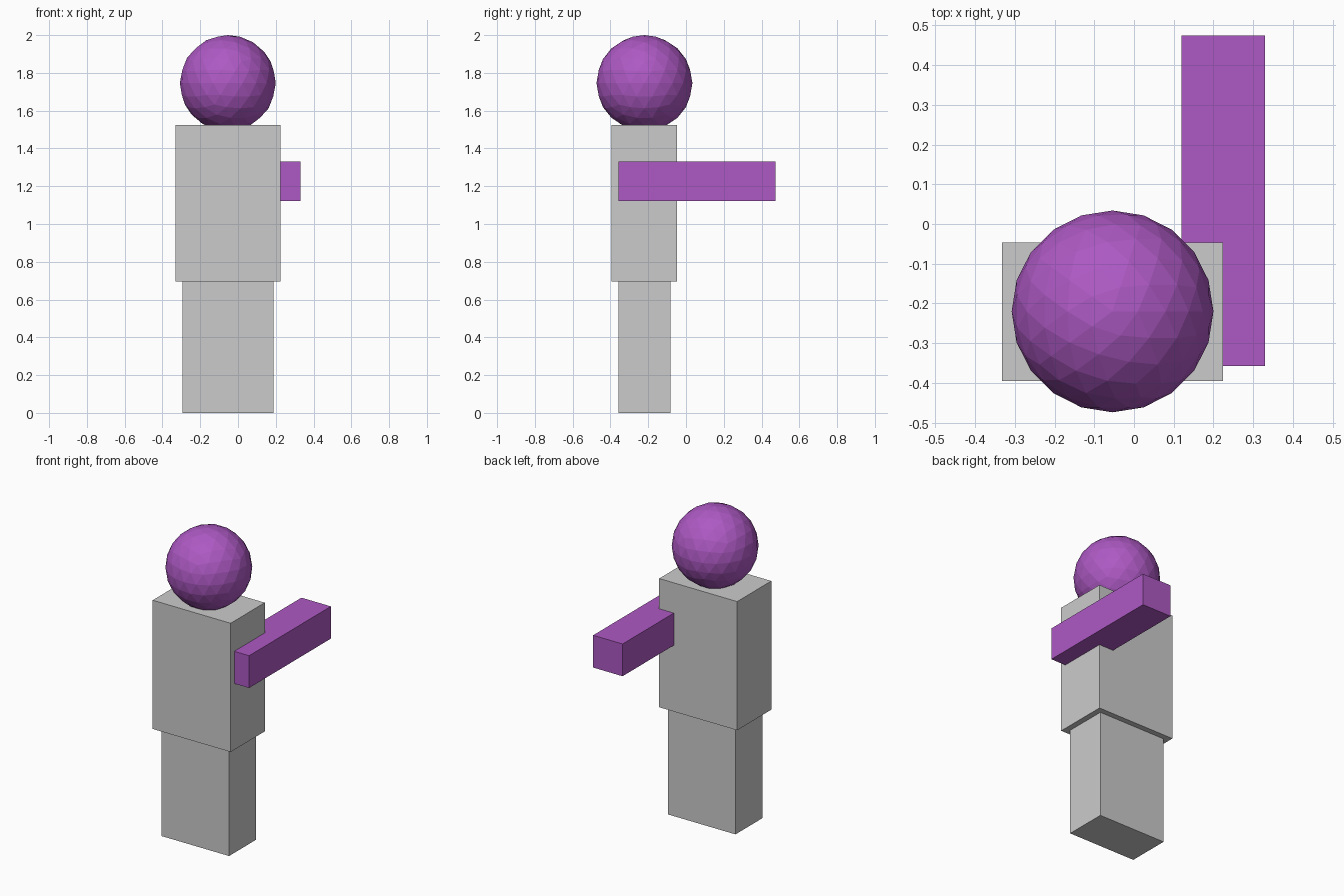
import bpy

if "Cube" in bpy.data.objects:
    bpy.data.objects.remove(bpy.data.objects["Cube"])

purple = bpy.data.materials.new("purple")
purple.diffuse_color = (0.42, 0.1, 0.55, 1)
purple.use_nodes = True
purple.node_tree.nodes["Principled BSDF"].inputs["Base Color"].default_value = purple.diffuse_color


def box(name, lo, hi, mat=None):
    """Axis-aligned box between two corners."""
    centre = [(a + b) / 2 for a, b in zip(lo, hi)]
    bpy.ops.mesh.primitive_cube_add(size=1, location=centre)
    ob = bpy.context.object
    ob.name = name
    ob.scale = [b - a for a, b in zip(lo, hi)]
    bpy.ops.object.transform_apply(location=False, rotation=False, scale=True)
    if mat:
        ob.data.materials.append(mat)
    return ob


# Body blocks
box("legs", (-0.295, -0.358, 0), (0.187, -0.083, 0.695))
box("torso", (-0.332, -0.395, 0.695), (0.224, -0.047, 1.525))

# Outstretched arm, half sunk into the side of the torso
box("arm", (0.12, -0.358, 1.122), (0.33, 0.475, 1.33), purple)

# Faceted head, resting slightly into the torso
bpy.ops.mesh.primitive_ico_sphere_add(subdivisions=3, radius=0.254,
                                      location=(-0.054, -0.22, 1.746))
head = bpy.context.object
head.name = "head"
head.data.materials.append(purple)
